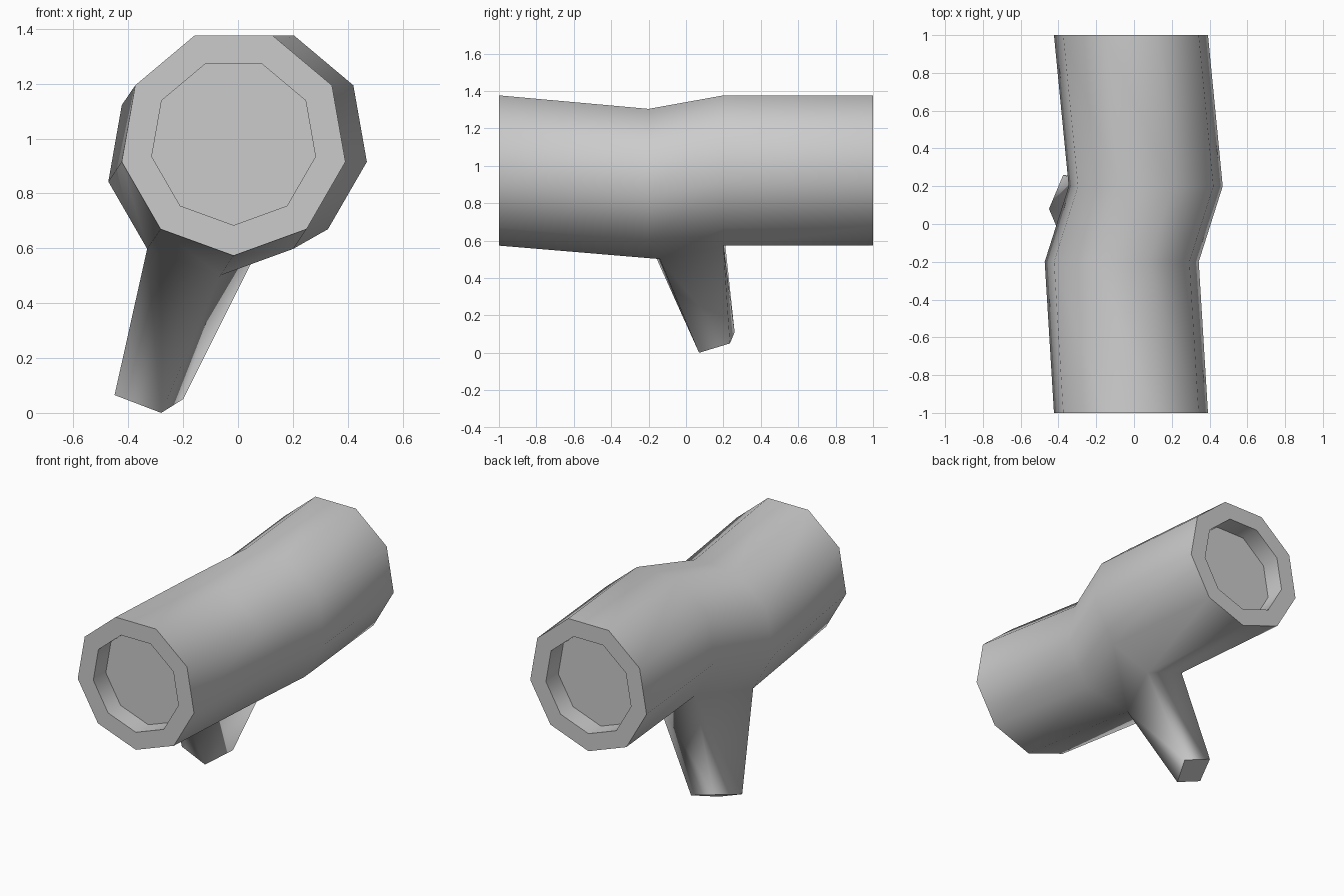
import bpy
import bmesh
from math import sin, cos, tau
from mathutils import Vector

cube = bpy.data.objects.get("Cube")
if cube:
    bpy.data.objects.remove(cube)

SIDES = 9
OUTER, INNER, DEPTH = 0.414, 0.303, 0.125

grey = bpy.data.materials.new("bark_grey")
grey.use_nodes = True
colour = (0.6, 0.6, 0.6, 1)
grey.diffuse_color = colour
grey.node_tree.nodes["Principled BSDF"].inputs["Base Color"].default_value = colour

bm = bmesh.new()


def ring(centre, radius):
    """Nine-sided ring across the log, first corner at the bottom."""
    x, y, z = centre
    return [bm.verts.new((x + radius * sin(tau * i / SIDES), y,
                          z - radius * cos(tau * i / SIDES))) for i in range(SIDES)]


def bridge(a, b, smooth=True, skip=None):
    """Join two loops of corners with quads."""
    n = len(a)
    for i in range(n):
        if i != skip:
            j = (i + 1) % n
            bm.faces.new((a[i], a[j], b[j], b[i])).smooth = smooth


def sharpen(loop):
    for a, b in zip(loop, loop[1:] + loop[:1]):
        bm.edges.get((a, b)).smooth = False


# Crooked trunk, with one lower right panel left open for the branch
centres = [(-0.016, -1, 0.987), (-0.065, -0.2, 0.915),
           (0.062, 0.2, 0.987), (-0.016, 1, 0.987)]
trunk = [ring(c, OUTER) for c in centres]
trunk[1][0].co.y = -0.14
open_panel = SIDES - 1
bridge(trunk[0], trunk[1])
bridge(trunk[1], trunk[2], skip=open_panel)
bridge(trunk[2], trunk[3])

# Flat rims and shallow hollows at both ends
for end, centre, inward in ((trunk[0], centres[0], 1), (trunk[3], centres[3], -1)):
    lip = ring(centre, INNER)
    floor = ring(Vector(centre) + Vector((0, inward * DEPTH, 0)), INNER)
    bridge(end, lip, smooth=False)
    bridge(lip, floor)
    bm.faces.new(floor)
    for loop in (end, lip, floor):
        sharpen(loop)

# Tapered branch stub growing from the open panel
root = [trunk[1][open_panel], trunk[1][0], trunk[2][0], trunk[2][open_panel]]
tip = [bm.verts.new(p) for p in ((-0.45, 0.08, 0.065), (-0.28, 0.07, 0.0),
                                 (-0.2, 0.235, 0.05), (-0.375, 0.26, 0.11))]
bridge(root, tip)
bm.faces.new(tip)
sharpen(tip)

bmesh.ops.recalc_face_normals(bm, faces=bm.faces)
mesh = bpy.data.meshes.new("hollow_log")
bm.to_mesh(mesh)
bm.free()
mesh.materials.append(grey)
log = bpy.data.objects.new("hollow_log", mesh)
bpy.context.collection.objects.link(log)
